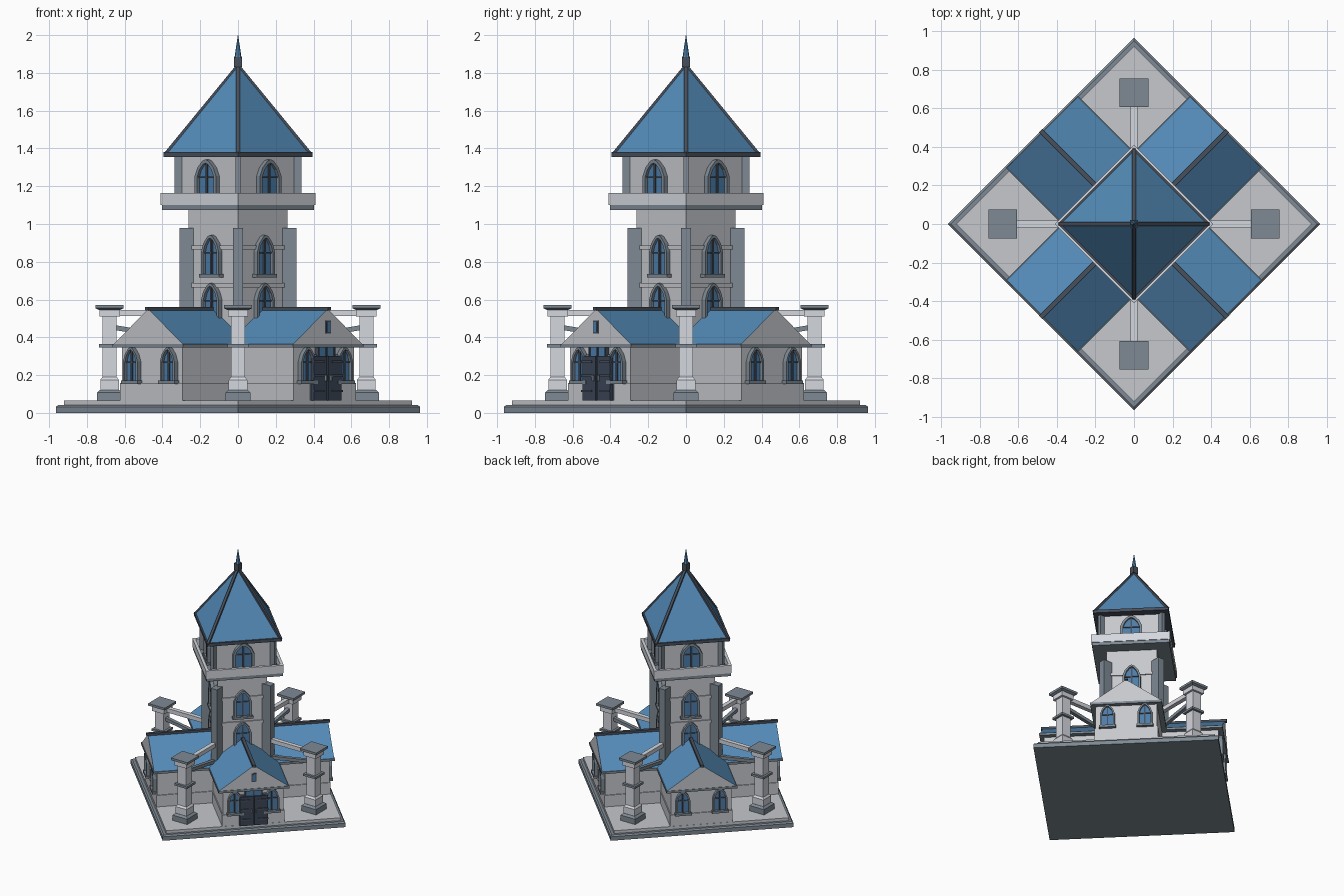
import bpy, bmesh, math
from mathutils import Matrix, Vector

if "Cube" in bpy.data.objects:
    bpy.data.objects.remove(bpy.data.objects["Cube"])


def srgb(r, g, b):
    return [((c / 255 + 0.055) / 1.055) ** 2.4 for c in (r, g, b)] + [1]


MATS = {}
for mname, col in {"stone": (198, 200, 205), "pale_stone": (212, 215, 222), "slate_trim": (126, 138, 148),
                   "roof_blue": (84, 139, 184), "dark_trim": (72, 80, 92), "window_blue": (76, 126, 170),
                   "door_navy": (58, 70, 86)}.items():
    MATS[mname] = bpy.data.materials.new(mname)
    MATS[mname].diffuse_color = srgb(*col)

PARTS = {}


def part(name, mat):
    if name not in PARTS:
        PARTS[name] = (bmesh.new(), mat)
    return PARTS[name][0]


def prism(bm, pts, off, M):
    """Extrude a flat outline along an offset."""
    a = [bm.verts.new(M @ Vector(p)) for p in pts]
    b = [bm.verts.new(M @ (Vector(p) + Vector(off))) for p in pts]
    bm.faces.new(a)
    bm.faces.new(b[::-1])
    for i in range(len(a)):
        j = (i + 1) % len(a)
        bm.faces.new((a[i], b[i], b[j], a[j]))


def box(bm, x0, x1, y0, y1, z0, z1, M):
    prism(bm, [(x0, y0, z0), (x1, y0, z0), (x1, y1, z0), (x0, y1, z0)], (0, 0, z1 - z0), M)


def block(bm, h, z0, z1, M, cy=0):
    box(bm, -h, h, cy - h, cy + h, z0, z1, M)


def frustum(bm, h0, h1, z0, z1, M, cy=0):
    q = [(-1, -1), (1, -1), (1, 1), (-1, 1)]
    a = [bm.verts.new(M @ Vector((x * h0, cy + y * h0, z0))) for x, y in q]
    b = [bm.verts.new(M @ Vector((x * h1, cy + y * h1, z1))) for x, y in q]
    bm.faces.new(a)
    bm.faces.new(b)
    for i in range(4):
        j = (i + 1) % 4
        bm.faces.new((a[i], a[j], b[j], b[i]))


def arch(cx, z, w, h):
    half = [(w, 0), (w, .6 * h), (.75 * w, .8 * h), (.3 * w, .96 * h)]
    return [(cx + x, z + y) for x, y in half + [(0, h)] + [(-x, y) for x, y in half[::-1]]]


def window(M, group, cx, d, z, w, h):
    """Pointed window on a wall whose outward direction is -y."""
    f = part(group + "_window_frames", "slate_trim")
    t = w * .24
    outer, inner = arch(cx, z, w, h), arch(cx, z + t, w - t, h - 2 * t)
    loops = [[f.verts.new(M @ Vector((x, -y, zz))) for x, zz in o]
             for o, y in ((outer, d), (outer, d + .026), (inner, d + .026), (inner, d))]
    n = len(outer)
    for p, q in zip(loops, loops[1:]):
        for i in range(n):
            j = (i + 1) % n
            f.faces.new((p[i], p[j], q[j], q[i]))
    box(f, cx - w * 1.15, cx + w * 1.15, -d - .032, -d, z - .004, z + .014, M)
    bars = part(group + "_window_bars", "dark_trim")
    box(bars, cx - .005, cx + .005, -d - .018, -d, z + t, z + h - t, M)
    box(bars, cx - w + t, cx + w - t, -d - .016, -d, z + .56 * h, z + .56 * h + .008, M)
    prism(part(group + "_window_glass", "window_blue"),
          [(x, -d + .002, zz) for x, zz in inner], (0, -.011, 0), M)


# the square plan is turned so its corners point along x and y
SIDES = [Matrix.Rotation(math.radians(45 + 90 * k), 4, 'Z') for k in range(4)]
CORNERS = [Matrix.Rotation(math.radians(90 * k), 4, 'Z') for k in range(4)]
S = SIDES[0]

# stepped base
b = part("base_plinth", "slate_trim")
block(b, .682, 0, .032, S)
frustum(b, .682, .672, .032, .042, S)
block(part("base_floor", "stone"), .652, .04, .065, S)

# tower body, balcony and top chamber
t = part("tower_body", "stone")
block(t, .185, .06, 1.08, S)
c = part("tower_string_courses", "stone")
for z in (.665, .865):
    block(c, .193, z, z + .022, S)
block(part("balcony_floor", "slate_trim"), .285, 1.075, 1.102, S)
block(part("top_chamber", "stone"), .219, 1.09, 1.36, S)

# tower roof
block(part("tower_eave", "dark_trim"), .279, 1.355, 1.38, S)
frustum(part("tower_roof", "roof_blue"), .268, .004, 1.38, 1.84, S)
block(part("finial_collar", "dark_trim"), .021, 1.83, 1.885, CORNERS[0])
bmesh.ops.create_cone(part("finial_spike", "roof_blue"), cap_ends=True, segments=8, radius1=.018,
                      radius2=.001, depth=.115, matrix=Matrix.Translation((0, 0, 1.9425)))

for k, M in enumerate(SIDES):
    # wing walls with plinth and eave band
    w = part("wing_walls", "stone")
    box(w, -.226, .226, -.643, -.1, .06, .35, M)
    box(part("wing_plinth", "stone"), -.233, .233, -.65, -.1, .06, .158, M)
    box(part("wing_eaves", "slate_trim"), -.264, .264, -.676, -.1, .346, .364, M)
    # gabled roof and ridge
    prism(part("wing_roofs", "stone"), [(-.262, -.672, .362), (.262, -.672, .362), (0, -.672, .55)],
          (0, .572, 0), M)
    box(part("wing_ridges", "dark_trim"), -.012, .012, -.685, -.15, .541, .56, M)
    for sx in (-1, 1):
        window(M, "wing", sx * .138, .643, .158, .054, .19)
    # tower windows and balcony parapet
    for z in (.465, .72):
        window(M, "tower", 0, .185, z, .066, .222)
    window(M, "chamber", 0, .219, 1.12, .08, .222)
    box(part("balcony_parapet", "pale_stone"), -.29, .29, -.29, -.268, 1.1, 1.165, M)

# entrance doors, transom and gable light
box(part("door_frame", "slate_trim"), -.11, .11, -.652, -.64, .065, .31, S)
for sx in (-1, 1):
    x0, x1 = sorted((sx * .004, sx * .104))
    box(part("door_leaves", "door_navy"), x0, x1, -.672, -.64, .066, .3, S)
    for z in (.11, .19, .265):
        x0, x1 = sorted((sx * .03, sx * .106))
        box(part("door_hinges", "dark_trim"), x0, x1, -.679, -.67, z, z + .012, S)
    box(part("door_handles", "slate_trim"), sx * .018 - .005, sx * .018 + .005, -.684, -.67, .17, .2, S)
box(part("door_transom", "window_blue"), -.06, .06, -.66, -.64, .3, .35, S)
for x in (-.06, 0, .06):
    box(part("transom_bars", "dark_trim"), x - .005, x + .005, -.666, -.64, .3, .35, S)
box(part("gable_light_frame", "dark_trim"), -.018, .018, -.677, -.67, .42, .488, S)
box(part("gable_light", "window_blue"), -.011, .011, -.681, -.67, .428, .48, S)

for M in CORNERS:
    # corner buttresses and chamber posts
    box(part("tower_buttresses", "slate_trim"), -.027, .027, -.31, -.2, .06, .98, M)
    box(part("chamber_posts", "slate_trim"), -.014, .014, -.335, -.27, 1.1, 1.36, M)
    # roof hip ribs
    prism(part("roof_hip_ribs", "dark_trim"),
          [(-.01, -.392, 1.375), (-.01, -.365, 1.375), (-.01, 0, 1.825), (-.01, 0, 1.853)], (.02, 0, 0), M)
    # free-standing pillars
    base = part("pillar_bases", "slate_trim")
    block(base, .066, .06, .108, M, -.68)
    frustum(base, .066, .05, .108, .122, M, -.68)
    sh = part("pillar_shafts", "pale_stone")
    block(sh, .049, .12, .175, M, -.68)
    frustum(sh, .049, .038, .175, .19, M, -.68)
    block(sh, .038, .18, .51, M, -.68)
    block(sh, .054, .51, .548, M, -.68)
    block(part("pillar_bands", "slate_trim"), .056, .347, .364, M, -.68)
    cap = part("pillar_caps", "slate_trim")
    frustum(cap, .058, .074, .546, .554, M, -.68)
    block(cap, .074, .554, .572, M, -.68)
    # beams tying pillars to the tower
    box(part("upper_tie_beams", "pale_stone"), -.017, .017, -.66, -.25, .512, .545, M)
    prism(part("lower_tie_beams", "slate_trim"),
          [(-.014, -.66, .44), (-.014, -.66, .466), (-.014, -.25, .396), (-.014, -.25, .37)], (.028, 0, 0), M)

# turn every part into an object
for name, (bm, mat) in PARTS.items():
    bmesh.ops.recalc_face_normals(bm, faces=bm.faces)
    me = bpy.data.meshes.new(name)
    me.materials.append(MATS[mat])
    if name == "wing_roofs":
        # slopes are blue, gables stay stone
        me.materials.append(MATS["roof_blue"])
        for f in bm.faces:
            f.normal_update()
            f.material_index = 1 if f.normal.z > .3 else 0
    bm.to_mesh(me)
    bm.free()
    bpy.context.collection.objects.link(bpy.data.objects.new(name, me))

for m in bpy.data.materials:
    if m.users and not m.is_grease_pencil:
        m.use_nodes = True
        m.node_tree.nodes["Principled BSDF"].inputs["Base Color"].default_value = m.diffuse_color
